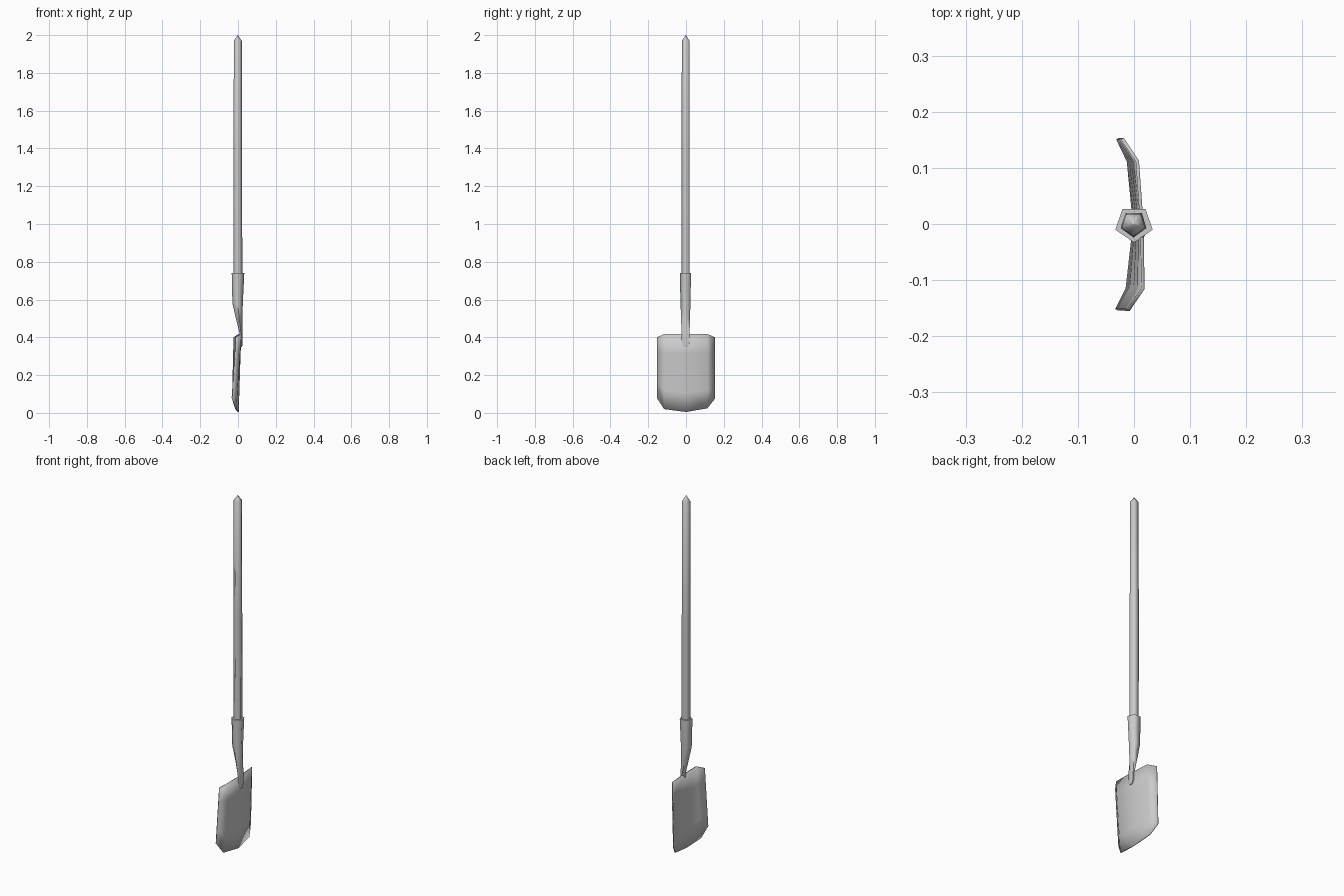
import bpy
from math import sin, cos, pi, radians

if "Cube" in bpy.data.objects:
    bpy.data.objects.remove(bpy.data.objects["Cube"])


def make(name, verts, faces, angle):
    mesh = bpy.data.meshes.new(name)
    mesh.from_pydata(verts, [], faces)
    obj = bpy.data.objects.new(name, mesh)
    bpy.context.collection.objects.link(obj)
    bpy.ops.object.select_all(action='DESELECT')
    obj.select_set(True)
    bpy.context.view_layer.objects.active = obj
    bpy.ops.object.shade_smooth_by_angle(angle=radians(angle))
    return obj


def loft(name, rings, sides=5):
    """Five-sided tube through rings given as (z, centre x, x radius, y radius)."""
    verts = [(cx + rx * cos(2 * pi * i / sides - pi / 2),
              ry * sin(2 * pi * i / sides - pi / 2), z)
             for z, cx, rx, ry in rings for i in range(sides)]
    faces = [(r * sides + i, r * sides + (i + 1) % sides,
              (r + 1) * sides + (i + 1) % sides, (r + 1) * sides + i)
             for r in range(len(rings) - 1) for i in range(sides)]
    faces.append(tuple(reversed(range(sides))))
    faces.append(tuple(range((len(rings) - 1) * sides, len(rings) * sides)))
    return make(name, verts, faces, 75)


# Long shaft with a pointed end
loft("handle", [(0.58, 0, 0.020, 0.020), (0.75, 0, 0.024, 0.024),
                (1.3, -0.001, 0.024, 0.024), (1.97, -0.001, 0.022, 0.022),
                (2.0, -0.001, 0.001, 0.001)])

# Socket narrowing to a flat tongue on the back of the blade
loft("socket", [(0.74, 0, 0.035, 0.033), (0.58, -0.002, 0.029, 0.029),
                (0.50, 0.006, 0.018, 0.026), (0.43, 0.015, 0.009, 0.024),
                (0.37, 0.019, 0.006, 0.022), (0.35, 0.019, 0.003, 0.012)])

# Curved blade: columns of (y, x at top, x at bottom, top z, bottom z)
columns = [(-0.153, -0.010, -0.031, 0.400, 0.080),
           (-0.115, 0.016, -0.012, 0.418, 0.020),
           (0.0, 0.014, 0.001, 0.418, 0.005),
           (0.112, 0.006, -0.010, 0.418, 0.024),
           (0.152, -0.021, -0.029, 0.400, 0.075)]
rows = 4
verts = []
for y, xt, xb, zt, zb in columns:
    for r in range(rows + 1):
        t = r / rows
        verts.append((xt + (xb - xt) * t, y, zt + (zb - zt) * t))
n = rows + 1
faces = [(c * n + r, c * n + r + 1, (c + 1) * n + r + 1, (c + 1) * n + r)
         for c in range(len(columns) - 1) for r in range(rows)]
blade = make("blade", verts, faces, 50)
solid = blade.modifiers.new("thickness", 'SOLIDIFY')
solid.thickness = 0.006
solid.offset = 0
